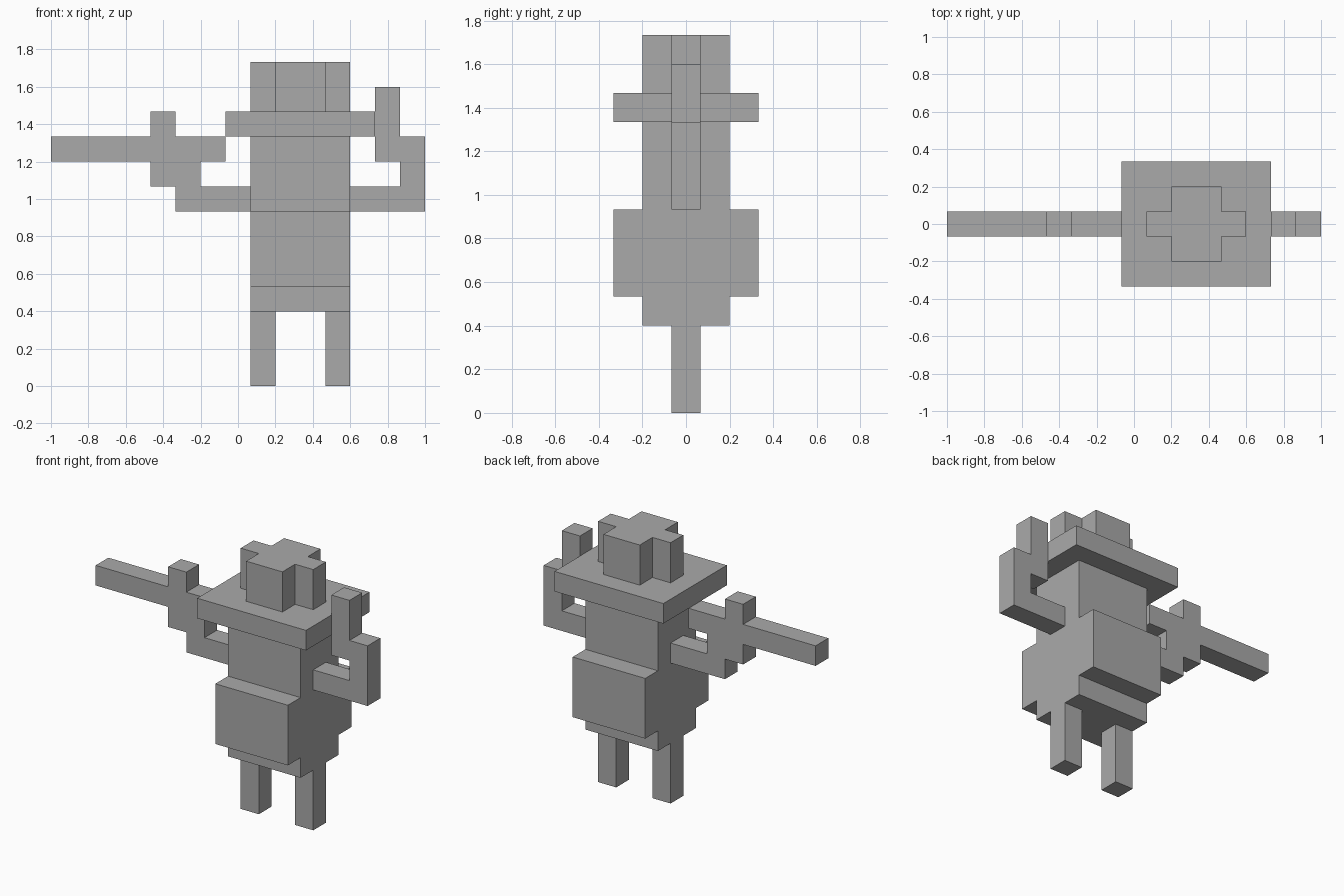
import bpy
import bmesh
from mathutils import Vector

if "Cube" in bpy.data.objects:
    bpy.data.objects.remove(bpy.data.objects["Cube"], do_unlink=True)

U = 2 / 15                      # size of one block
ORIGIN = Vector((-7.5, 0, 0))   # block grid starts at the far right-hand tip

GREY = (0.4, 0.4, 0.4, 1)
grey = bpy.data.materials.new("plain grey")
grey.use_nodes = True
grey.diffuse_color = GREY
grey.node_tree.nodes["Principled BSDF"].inputs["Base Color"].default_value = GREY


def extrude_outline(name, outline, axis, start, end):
    """Extrude a 2D outline (in blocks) along x, y or z from start to end."""
    place = {"x": lambda a, b: (start, a, b),
             "y": lambda a, b: (a, start, b),
             "z": lambda a, b: (a, b, start)}[axis]
    travel = Vector([(end - start) * U if c == axis else 0 for c in "xyz"])
    bm = bmesh.new()
    verts = [bm.verts.new((Vector(place(a, b)) + ORIGIN) * U) for a, b in outline]
    face = bm.faces.new(verts)
    ext = bmesh.ops.extrude_face_region(bm, geom=[face], use_keep_orig=True)
    moved = [g for g in ext["geom"] if isinstance(g, bmesh.types.BMVert)]
    bmesh.ops.translate(bm, verts=moved, vec=travel)
    bmesh.ops.recalc_face_normals(bm, faces=bm.faces)
    mesh = bpy.data.meshes.new(name)
    bm.to_mesh(mesh)
    bm.free()
    mesh.materials.append(grey)
    obj = bpy.data.objects.new(name, mesh)
    bpy.context.collection.objects.link(obj)
    return obj


def rect(a0, a1, b0, b1):
    return [(a0, b0), (a1, b0), (a1, b1), (a0, b1)]


def mirrored(half):
    """Close a half outline by reflecting it across its first coordinate."""
    return half + [(-a, b) for a, b in reversed(half)]


# Legs
for side, x in (("right", 8), ("left", 11)):
    extrude_outline(side + "_leg", rect(x, x + 1, 0, 3), "y", -0.5, 0.5)

# Torso: hips, wide belly and chest in one stepped side profile
torso = mirrored([(1.5, 3), (1.5, 4), (2.5, 4), (2.5, 7), (1.5, 7), (1.5, 10)])
extrude_outline("torso", torso, "x", 8, 12)

# Hat: broad brim and cross-shaped crown
extrude_outline("hat_brim", rect(7, 13, -2.5, 2.5), "z", 10, 11)
crown = [(8, -.5), (9, -.5), (9, -1.5), (11, -1.5), (11, -.5), (12, -.5),
         (12, .5), (11, .5), (11, 1.5), (9, 1.5), (9, .5), (8, .5)]
extrude_outline("hat_crown", crown, "z", 11, 13)

# Left arm: bent up with a raised hand
left_arm = [(12, 7), (14, 7), (15, 7), (15, 10), (14, 10), (14, 12),
            (13, 12), (13, 9), (14, 9), (14, 8), (12, 8)]
extrude_outline("left_arm", left_arm, "y", -0.5, 0.5)

# Right arm: forearm stepping up to the grip
right_arm = [(8, 7), (8, 8), (6, 8), (6, 9), (4, 9), (4, 8), (5, 8), (5, 7)]
extrude_outline("right_arm", right_arm, "y", -0.5, 0.5)

# Long held rod with an upright block above the hand
rod = [(0, 9), (7, 9), (7, 10), (5, 10), (5, 11), (4, 11), (4, 10), (0, 10)]
extrude_outline("held_rod", rod, "y", -0.5, 0.5)
